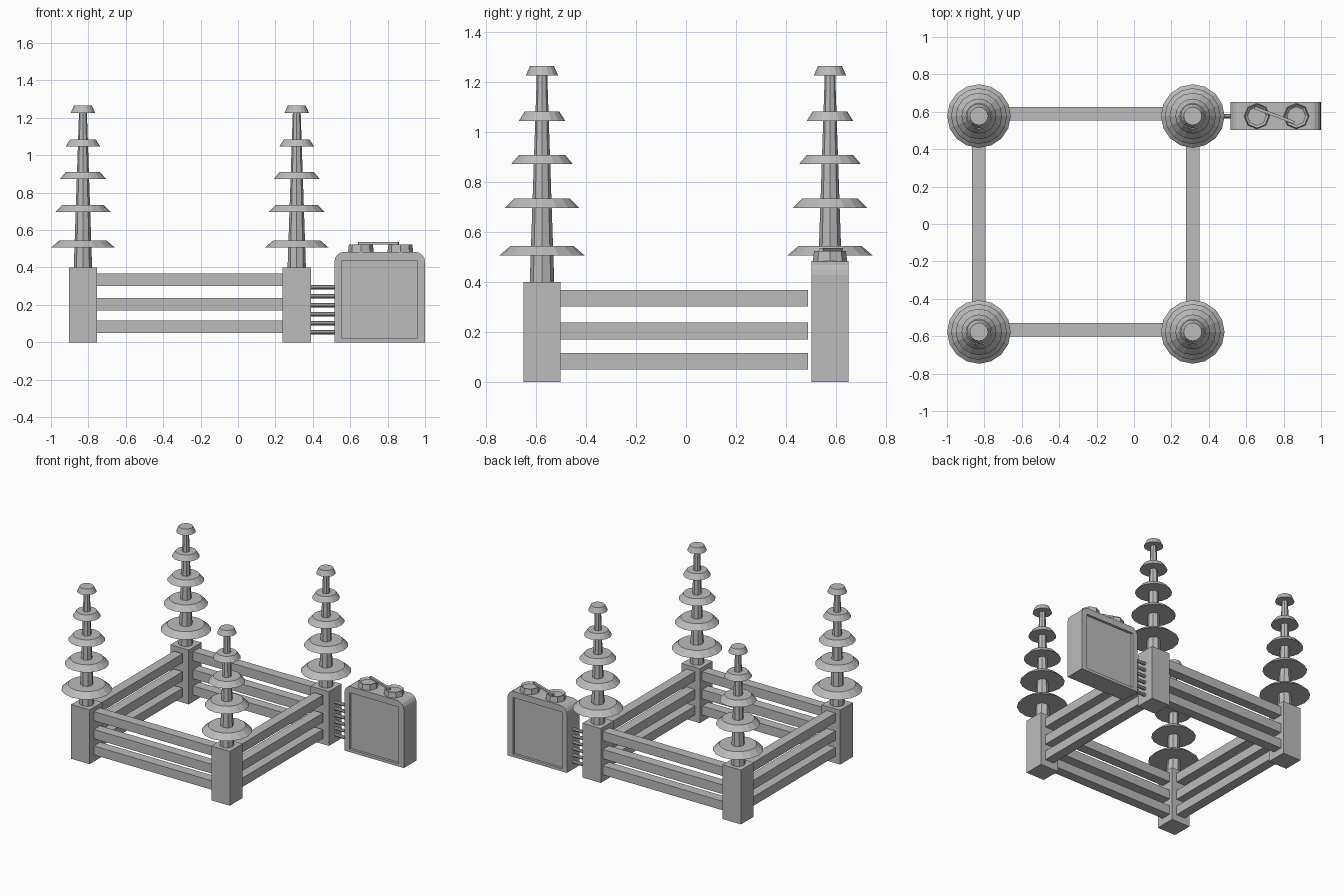
import bpy, bmesh, math
from mathutils import Vector

if "Cube" in bpy.data.objects:
    bpy.data.objects.remove(bpy.data.objects["Cube"])

# One flat grey for everything
grey = bpy.data.materials.new("neutral_grey")
grey.diffuse_color = (0.5, 0.5, 0.5, 1)
grey.use_nodes = True
grey.node_tree.nodes["Principled BSDF"].inputs["Base Color"].default_value = grey.diffuse_color


def finish(bm, name):
    bmesh.ops.recalc_face_normals(bm, faces=bm.faces)
    mesh = bpy.data.meshes.new(name)
    bm.to_mesh(mesh)
    bm.free()
    mesh.materials.append(grey)
    obj = bpy.data.objects.new(name, mesh)
    bpy.context.collection.objects.link(obj)
    return obj


def box(name, lo, hi):
    lo, hi = Vector(lo), Vector(hi)
    bm = bmesh.new()
    bmesh.ops.create_cube(bm, size=1)
    for v in bm.verts:
        v.co = (lo + hi) / 2 + Vector(a * b for a, b in zip(v.co, hi - lo))
    return finish(bm, name)


def frustum(name, x, y, z0, z1, r0, r1, sides):
    bm = bmesh.new()
    bmesh.ops.create_cone(bm, cap_ends=True, segments=sides,
                          radius1=r0, radius2=r1, depth=z1 - z0)
    bmesh.ops.translate(bm, verts=bm.verts, vec=(x, y, (z0 + z1) / 2))
    return finish(bm, name)


XL, XR, Y = -0.829, 0.314, 0.577
DISCS = [(0.507, 0.17), (0.697, 0.149), (0.872, 0.124), (1.046, 0.093), (1.227, 0.065)]

# Corner posts with tapered insulator columns and stacked discs
for x in (XL, XR):
    for y in (-Y, Y):
        box("corner_post", (x - 0.075, y - 0.074, 0), (x + 0.075, y + 0.074, 0.4))
        frustum("insulator_column", x, y, 0.4, 1.23, 0.049, 0.021, 8)
        for z, r in DISCS:
            frustum("insulator_disc", x, y, z, z + 0.038, r, r * 0.74, 16)

# Three levels of fence rails on all four sides
for z0, z1 in ((0.05, 0.116), (0.169, 0.237), (0.302, 0.369)):
    for y in (-0.565, 0.59):
        box("cross_rail", (XL + 0.075, y - 0.036, z0), (XR - 0.075, y + 0.036, z1))
    for x in (XL, XR):
        box("side_rail", (x - 0.036, -0.503, z0), (x + 0.036, 0.488, z1))

# Thin pipes linking the back post to the cabinet
for i in range(6):
    z = 0.055 + i * 0.048
    pipe = frustum("link_pipe", 0, 0, -0.07, 0.07, 0.012, 0.012, 8)
    pipe.rotation_euler = (0, math.pi / 2, 0)
    pipe.location = (0.452, Y, z)

# Cabinet: rounded-top outline, extruded, with recessed panels front and back
x0, x1, top, rad = 0.515, 1.0, 0.484, 0.055
outline = [(x0, 0), (x1, 0)]
for cx, start in ((x1 - rad, 0), (x0 + rad, 90)):
    for k in range(5):
        a = math.radians(start + k * 22.5)
        outline.append((cx + rad * math.cos(a), top - rad + rad * math.sin(a)))
bm = bmesh.new()
front = bm.faces.new([bm.verts.new((x, Y - 0.074, z)) for x, z in outline])
ext = bmesh.ops.extrude_face_region(bm, geom=[front], use_keep_orig=True)
bmesh.ops.translate(bm, vec=(0, 0.148, 0),
                    verts=[g for g in ext["geom"] if isinstance(g, bmesh.types.BMVert)])
bmesh.ops.recalc_face_normals(bm, faces=bm.faces)
cabinet = finish(bm, "cabinet")
for y in (Y - 0.074, Y + 0.074):
    cutter = box("panel_cutter", (0.556, y - 0.018, 0.02), (0.956, y + 0.018, 0.437))
    cutter.hide_render = True
    cutter.hide_set(True)
    cut = cabinet.modifiers.new("panel_recess", 'BOOLEAN')
    cut.object = cutter
    cut.solver = 'EXACT'

# Octagonal caps with a hollow top
for x in (0.657, 0.868):
    bm = bmesh.new()
    bmesh.ops.create_cone(bm, cap_ends=True, segments=8,
                          radius1=0.069, radius2=0.064, depth=0.042)
    lid = max(bm.faces, key=lambda f: f.calc_center_median().z)
    bmesh.ops.inset_region(bm, faces=[lid], thickness=0.014)
    bmesh.ops.translate(bm, verts=lid.verts, vec=(0, 0, -0.012))
    bmesh.ops.translate(bm, verts=bm.verts, vec=(x, Y, top + 0.019))
    finish(bm, "cabinet_cap")

# Slanted bar across the two caps
a, b = Vector((0.645, 0.622, 0.53)), Vector((0.858, 0.542, 0.53))
bar = box("cap_bar", (-(b - a).length / 2, -0.008, -0.007), ((b - a).length / 2, 0.008, 0.007))
bar.location = (a + b) / 2
bar.rotation_euler = (0, 0, math.atan2(b.y - a.y, b.x - a.x))
